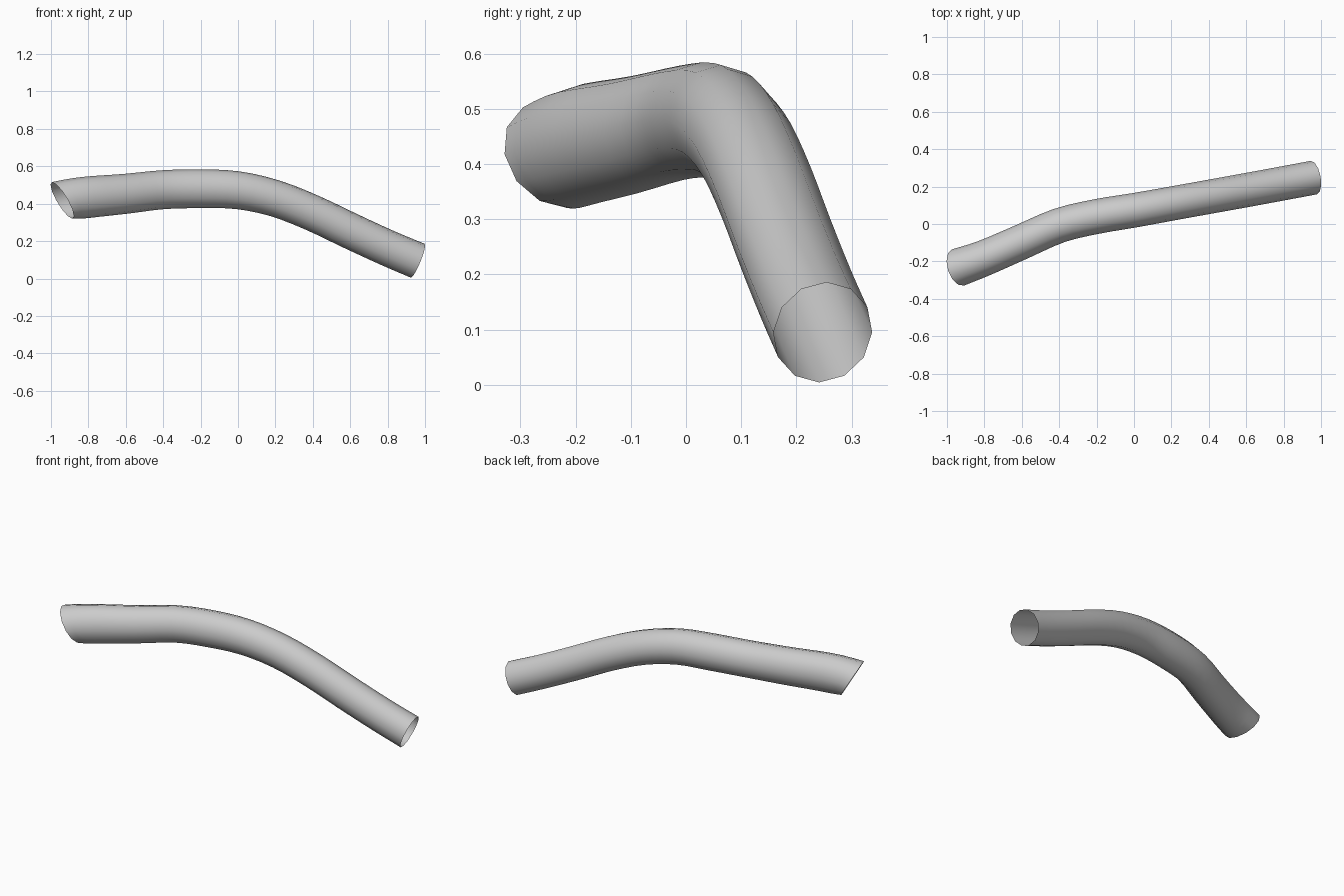
import bpy, bmesh
from mathutils import Vector

if "Cube" in bpy.data.objects:
    bpy.data.objects.remove(bpy.data.objects["Cube"])

# Centre line: x, y, z, half width, half height
STATIONS = [
    (-0.940, -0.232, 0.418, 0.102, 0.113),
    (-0.800, -0.182, 0.435, 0.096, 0.111),
    (-0.600, -0.095, 0.453, 0.094, 0.107),
    (-0.400, -0.008, 0.475, 0.093, 0.104),
    (-0.200, 0.040, 0.480, 0.093, 0.104),
    (0.000, 0.073, 0.472, 0.092, 0.101),
    (0.200, 0.109, 0.428, 0.091, 0.098),
    (0.400, 0.145, 0.350, 0.091, 0.097),
    (0.600, 0.181, 0.255, 0.091, 0.097),
    (0.800, 0.218, 0.163, 0.091, 0.097),
    (0.961, 0.248, 0.095, 0.091, 0.098),
]
SIDES, STEPS = 12, 3


def vec(values):
    return Vector(values[:3])


def spline(i, t):
    """Catmull-Rom position and size along the tube."""
    n = len(STATIONS)
    get = lambda k: STATIONS[max(0, min(n - 1, k))]
    p0, p1, p2, p3 = get(i - 1), get(i), get(i + 1), get(i + 2)
    if i == 0:
        p0 = [2 * a - b for a, b in zip(p1, p2)]
    if i == n - 2:
        p3 = [2 * b - a for a, b in zip(p1, p2)]
    return [0.5 * (2 * b + (c - a) * t + (2 * a - 5 * b + 4 * c - d) * t * t
                   + (3 * b - a - 3 * c + d) * t ** 3)
            for a, b, c, d in zip(p0, p1, p2, p3)]


samples = [spline(i, s / STEPS) for i in range(len(STATIONS) - 1) for s in range(STEPS)]
samples.append(list(STATIONS[-1]))

# Open tube swept along the centre line, left mouth turned down
import math
bm = bmesh.new()
rings = []
last = len(samples) - 1
for k, s in enumerate(samples):
    tangent = (vec(samples[min(k + 1, last)]) - vec(samples[max(k - 1, 0)])).normalized()
    turn = max(0.0, 1 - k / 3.0)
    tangent = tangent.lerp(Vector((0.82, 0.27, 0.50)), turn).normalized()
    side = Vector((0, 0, 1)).cross(tangent).normalized()
    up = tangent.cross(side)
    ring = []
    for j in range(SIDES):
        a = 2 * math.pi * j / SIDES
        ring.append(bm.verts.new(vec(s) + side * s[3] * math.cos(a) + up * s[4] * math.sin(a)))
    rings.append(ring)
for r0, r1 in zip(rings, rings[1:]):
    for j in range(SIDES):
        k = (j + 1) % SIDES
        bm.faces.new((r0[j], r0[k], r1[k], r1[j])).smooth = True
bmesh.ops.recalc_face_normals(bm, faces=bm.faces)

mesh = bpy.data.meshes.new("curved_tube")
bm.to_mesh(mesh)
bm.free()
tube = bpy.data.objects.new("curved_tube", mesh)
bpy.context.collection.objects.link(tube)
